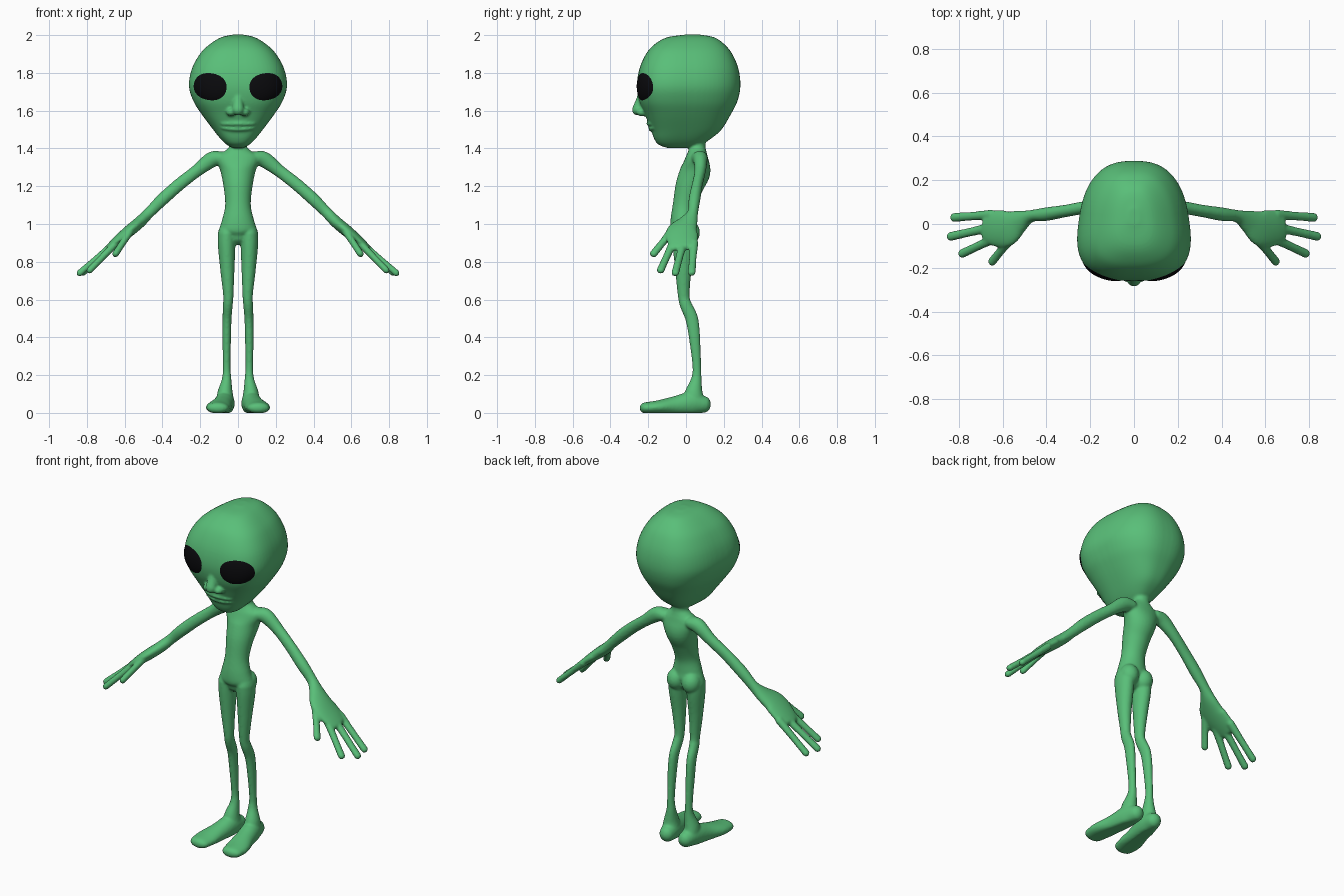
import bpy, bmesh, math
from mathutils import Vector
from mathutils.bvhtree import BVHTree

if "Cube" in bpy.data.objects:
    bpy.data.objects.remove(bpy.data.objects["Cube"])

SEG = 28


def material(name, color):
    m = bpy.data.materials.new(name)
    m.diffuse_color = color
    m.use_nodes = True
    m.node_tree.nodes["Principled BSDF"].inputs["Base Color"].default_value = m.diffuse_color
    return m


def make_object(name, bm, mat):
    me = bpy.data.meshes.new(name)
    bm.to_mesh(me)
    ob = bpy.data.objects.new(name, me)
    bpy.context.collection.objects.link(ob)
    me.materials.append(mat)
    for p in me.polygons:
        p.use_smooth = True
    return ob


def resample(rows, n=5):
    """Catmull-Rom interpolation of rows of numbers."""
    rows = [Vector(r) for r in rows]
    ext = [rows[0] * 2 - rows[1]] + rows + [rows[-1] * 2 - rows[-2]]
    out = []
    for a, b, c, d in zip(ext, ext[1:], ext[2:], ext[3:]):
        for i in range(n):
            t = i / n
            out.append(0.5 * (2 * b + (c - a) * t + (2 * a - 5 * b + 4 * c - d) * t * t
                              + (3 * b - a - 3 * c + d) * t ** 3))
    return out + [rows[-1]]


def skin(bm, rings):
    """Bridge closed rings and cap both ends."""
    vs = [[bm.verts.new(p) for p in r] for r in rings]
    faces = [bm.faces.new((a[i], a[i - 1], b[i - 1], b[i]))
             for a, b in zip(vs, vs[1:]) for i in range(len(a))]
    faces += [bm.faces.new(vs[0]), bm.faces.new(vs[-1][::-1])]
    bmesh.ops.recalc_face_normals(bm, faces=faces)


def limb(bm, rows, ref, side=1):
    """Rounded tube through rows of (x, y, z, radius along ref, other radius)."""
    rows = resample(rows)
    pos = [Vector((r[0] * side, r[1], r[2])) for r in rows]
    rings = []
    last = len(rows) - 1
    for i, r in enumerate(rows):
        t = (pos[min(i + 1, last)] - pos[max(i - 1, 0)]).normalized()
        a = (Vector(ref) - t * t.dot(Vector(ref))).normalized()
        b = t.cross(a)
        steps = [(0, 1)]
        cap = [(math.sin(q), math.cos(q)) for q in (0.5, 0.9, 1.2, 1.45)]
        if i == 0:
            steps = [(-s, c) for s, c in cap[::-1]] + steps
        if i == last:
            steps = steps + cap
        for s, c in steps:
            o = pos[i] + t * s * min(r[3], r[4])
            ring = [o + a * r[3] * c * math.cos(k * math.tau / SEG)
                    + b * r[4] * c * math.sin(k * math.tau / SEG) for k in range(SEG)]
            for p in ring:
                p.z = max(p.z, 0)
            rings.append(ring)
    skin(bm, rings)


def ball(bm, c, r):
    g = bmesh.ops.create_uvsphere(bm, u_segments=20, v_segments=14, radius=1)
    for v in g['verts']:
        v.co = Vector((v.co.x * r[0] + c[0], v.co.y * r[1] + c[1], v.co.z * r[2] + c[2]))


def spow(v, p):
    return math.copysign(abs(v) ** p, v)


green = material("green_skin", (0.10, 0.52, 0.19, 1))
black = material("black_eye", (0.003, 0.003, 0.004, 1))
X, Y = (1, 0, 0), (0, 1, 0)
bm = bmesh.new()

# Head: rows of (z, front y, back y, half width), wider towards the face
head = [(2.003, 0.0, 0.07, 0.025), (1.988, -0.10, 0.15, 0.09), (1.95, -0.168, 0.205, 0.152),
        (1.90, -0.212, 0.245, 0.202), (1.82, -0.247, 0.278, 0.245), (1.73, -0.26, 0.288, 0.26),
        (1.65, -0.248, 0.272, 0.236), (1.58, -0.218, 0.237, 0.192), (1.50, -0.186, 0.188, 0.132),
        (1.45, -0.168, 0.13, 0.092), (1.42, -0.145, 0.08, 0.06), (1.403, -0.10, 0.03, 0.03)]
rings = []
for z, yf, yb, w in resample(head):
    ring = []
    for k in range(64):
        q = k * math.tau / 64
        s = spow(math.sin(q), 0.75)
        ring.append((w / 1.03 * spow(math.cos(q), 0.75) * (1 - 0.15 * s),
                     (yf + yb) / 2 + (yb - yf) / 2 * s, z))
    rings.append(ring)
skin(bm, rings)
head_tree = BVHTree.FromBMesh(bm)

# Nose
limb(bm, [(0, -0.225, 1.72, 0.02, 0.02), (0, -0.238, 1.66, 0.025, 0.025),
          (0, -0.256, 1.605, 0.032, 0.03)], X)
for s in (1, -1):
    ball(bm, (0.036 * s, -0.232, 1.592), (0.026, 0.032, 0.022))

# Lips, laid on the face
for z, bow in ((1.531, 0.0), (1.503, 0.006)):
    rows = []
    for i in range(-4, 5):
        x = i * 0.021
        zz = z + bow * (i / 4) ** 2
        hit = head_tree.ray_cast(Vector((x, -1, zz)), Vector((0, 1, 0)))[0]
        r = 0.012 - 0.005 * (i / 4) ** 2
        rows.append((x, hit.y + 0.001, zz, r, r))
    limb(bm, rows, (0, 0, 1))

# Neck and torso
limb(bm, [(0, 0.06, 1.46, 0.05, 0.045), (0, 0.06, 1.41, 0.047, 0.043),
          (0, 0.06, 1.385, 0.072, 0.048), (0, 0.058, 1.35, 0.115, 0.06),
          (0, 0.05, 1.28, 0.093, 0.08), (0, 0.018, 1.20, 0.077, 0.074),
          (0, -0.008, 1.10, 0.068, 0.062), (0, -0.016, 1.02, 0.085, 0.066),
          (0, -0.014, 0.97, 0.098, 0.068), (0, -0.012, 0.945, 0.07, 0.055)], X)

for s in (1, -1):
    # Buttock, leg and foot
    ball(bm, (0.05 * s, 0.018, 0.955), (0.053, 0.056, 0.062))
    limb(bm, [(0.06, -0.008, 0.95, 0.047, 0.065), (0.06, -0.01, 0.88, 0.046, 0.06),
              (0.056, -0.014, 0.75, 0.037, 0.043), (0.051, -0.012, 0.62, 0.027, 0.031),
              (0.054, 0.0, 0.57, 0.026, 0.032), (0.058, 0.03, 0.50, 0.024, 0.034),
              (0.06, 0.045, 0.40, 0.023, 0.03), (0.06, 0.057, 0.25, 0.020, 0.023),
              (0.06, 0.055, 0.18, 0.025, 0.028), (0.068, 0.042, 0.11, 0.04, 0.047),
              (0.068, 0.04, 0.07, 0.046, 0.06)], X, s)
    limb(bm, [(0.062, 0.088, 0.045, 0.044, 0.047), (0.07, 0.03, 0.05, 0.052, 0.062),
              (0.085, -0.06, 0.038, 0.056, 0.05), (0.103, -0.15, 0.03, 0.066, 0.036),
              (0.108, -0.215, 0.026, 0.058, 0.03)], X, s)
    # Arm and palm
    limb(bm, [(0.09, 0.07, 1.35, 0.045, 0.035), (0.14, 0.076, 1.34, 0.038, 0.042),
              (0.22, 0.075, 1.28, 0.03, 0.033), (0.31, 0.06, 1.21, 0.028, 0.033),
              (0.40, 0.045, 1.13, 0.031, 0.033), (0.47, 0.036, 1.06, 0.028, 0.029),
              (0.52, 0.012, 1.01, 0.052, 0.031), (0.58, -0.02, 0.96, 0.084, 0.031),
              (0.64, -0.018, 0.91, 0.082, 0.026), (0.675, -0.012, 0.88, 0.07, 0.021)], Y, s)
    # Fingers and thumb
    for base, tip in (((0.65, 0.042, 0.90), (0.822, 0.03, 0.742)),
                      ((0.65, -0.015, 0.90), (0.838, -0.057, 0.74)),
                      ((0.63, -0.062, 0.915), (0.785, -0.135, 0.755)),
                      ((0.57, -0.075, 0.962), (0.648, -0.172, 0.842))):
        mid = [(a + b) / 2 for a, b in zip(base, tip)]
        limb(bm, [(*base, 0.024, 0.021), (*mid, 0.02, 0.018), (*tip, 0.021, 0.018)], Y, s)

# Fuse everything into one smooth body
body = make_object("body", bm, green)
remesh = body.modifiers.new("fuse", 'REMESH')
remesh.mode = 'VOXEL'
remesh.voxel_size = 0.0065
remesh.use_smooth_shade = True
relax = body.modifiers.new("relax", 'SMOOTH')
relax.factor = 0.5
relax.iterations = 6

# Eyes: slightly domed patches that follow the face
dg = bpy.context.evaluated_depsgraph_get()
tree = BVHTree.FromObject(body, dg)
bm = bmesh.new()
tilt = math.radians(10)
for s in (1, -1):
    prev = None
    for j in range(13):
        f = max(j / 12, 0.01)
        ring = []
        for k in range(40):
            q = k * math.tau / 40
            u, v = 0.087 * f * spow(math.cos(q), 0.92), 0.071 * f * spow(math.sin(q), 0.92)
            x = 0.147 + u * math.cos(tilt) - v * math.sin(tilt)
            z = 1.727 + u * math.sin(tilt) + v * math.cos(tilt)
            hit, n, _, _ = tree.ray_cast(Vector((x * s, -1, z)), Vector((0, 1, 0)))
            ring.append(bm.verts.new(hit + n * (0.001 + 0.006 * (1 - f ** 4))))
        if prev:
            for k in range(40):
                bm.faces.new((prev[k - 1], prev[k], ring[k], ring[k - 1])[::s])
        else:
            bm.faces.new(ring[::-s])
        prev = ring
for f in bm.faces:
    f.normal_update()
    if f.normal.y > 0:
        f.normal_flip()
make_object("eyes", bm, black)
